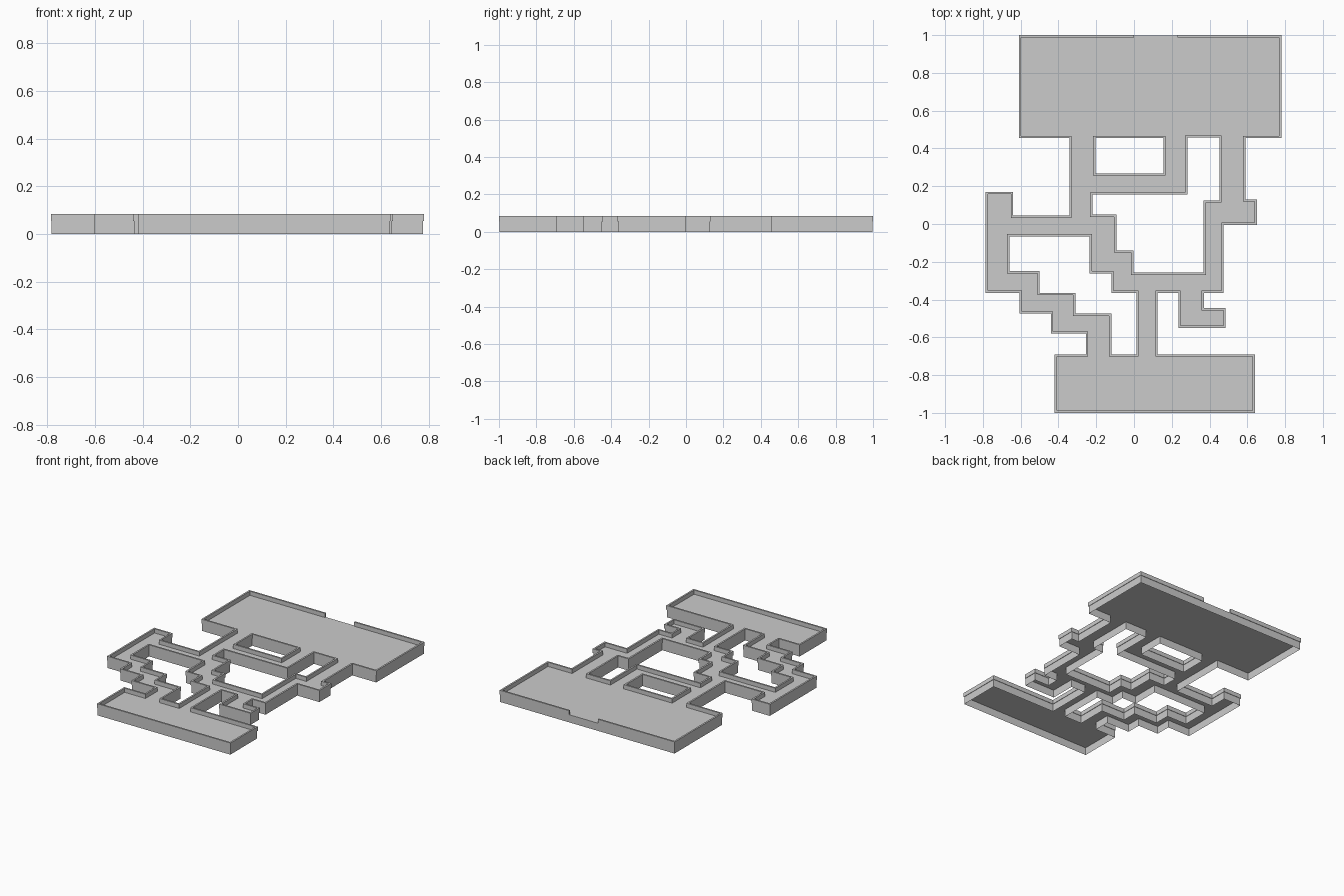
import bpy, bmesh
from mathutils import Vector

if "Cube" in bpy.data.objects:
    bpy.data.objects.remove(bpy.data.objects["Cube"])

FLOOR_Z, TOP_Z = 0.055, 0.085
WALL, INSET = 0.012, 0.003

# Right-angled outlines as alternating x, y steps; the floor lies right of travel
OUTER = [-.61, 1, .78, .455, .59, .13, .65, -.005, .475, -.365, .37, -.445,
         .485, -.55, .235, -.365, .125, -.69, .64, -1, -.42, -.69, -.255, -.58,
         -.44, -.475, -.605, -.365, -.785, .17, -.64, .045, -.342, .455]
HOLES = [
    [-.205, .268, .156, .455],
    [-.22, .05, -.093, -.14, -.003, -.257, .368, .125, .452, .457, .283, .156],
    [-.66, -.25, -.5, -.365, -.31, -.475, -.12, -.69, .013, -.365, -.12, -.262,
     -.235, -.065],
]
DOOR = (0.0, 0.23)


def corners(steps):
    xs, ys = steps[0::2], steps[1::2]
    pts = []
    for i, y in enumerate(ys):
        pts += [Vector((xs[i], y)), Vector((xs[(i + 1) % len(xs)], y))]
    return pts


def offset(pts, d):
    """Move a closed right-angled loop towards the floor by d."""
    out = []
    for i, p in enumerate(pts):
        a = (p - pts[i - 1]).normalized()
        b = (pts[(i + 1) % len(pts)] - p).normalized()
        out.append(p + d * Vector((a.y + b.y, -a.x - b.x)))
    return out


def finish(bm, name):
    mesh = bpy.data.meshes.new(name)
    bm.to_mesh(mesh)
    bm.free()
    obj = bpy.data.objects.new(name, mesh)
    bpy.context.collection.objects.link(obj)
    return obj


def parapet(name, outer, inner, closed=True):
    """Thin wall of rectangular section between two matching paths."""
    bm = bmesh.new()
    rings = [[bm.verts.new((o.x, o.y, FLOOR_Z)), bm.verts.new((o.x, o.y, TOP_Z)),
              bm.verts.new((i.x, i.y, TOP_Z)), bm.verts.new((i.x, i.y, FLOOR_Z))]
             for o, i in zip(outer, inner)]
    n = len(rings)
    for k in range(n if closed else n - 1):
        a, b = rings[k], rings[(k + 1) % n]
        for j in range(4):
            m = (j + 1) % 4
            bm.faces.new((a[j], a[m], b[m], b[j]))
    if not closed:
        bm.faces.new(rings[0])
        bm.faces.new(rings[-1])
    bmesh.ops.recalc_face_normals(bm, faces=bm.faces[:])
    return finish(bm, name)


loops = [corners(s) for s in [OUTER] + HOLES]

# Floor with its openings, and the skirt hanging below every edge
floor, skirt = bmesh.new(), bmesh.new()
for loop in loops:
    pts = offset(loop, INSET)
    n = len(pts)
    fv = [floor.verts.new((p.x, p.y, FLOOR_Z)) for p in pts]
    hi = [skirt.verts.new((p.x, p.y, FLOOR_Z)) for p in pts]
    lo = [skirt.verts.new((p.x, p.y, 0)) for p in pts]
    for i in range(n):
        j = (i + 1) % n
        floor.edges.new((fv[i], fv[j]))
        skirt.faces.new((hi[i], hi[j], lo[j], lo[i]))
bmesh.ops.triangle_fill(floor, edges=floor.edges[:], use_beauty=True,
                        normal=(0, 0, 1))
floor.normal_update()
for f in floor.faces:
    if f.normal.z < 0:
        f.normal_flip()
finish(floor, "floor")
finish(skirt, "lower_skirt")

# Outer parapet, open at the back doorway
inner = offset(loops[0], WALL)


def with_door(pts):
    y = pts[0].y
    return [Vector((DOOR[1], y))] + pts[1:] + [pts[0], Vector((DOOR[0], y))]


parapet("outer_parapet", with_door(loops[0]), with_door(inner), closed=False)

# Parapets around the openings
for k, loop in enumerate(loops[1:]):
    parapet(f"opening_parapet_{k + 1}", loop, offset(loop, WALL))
